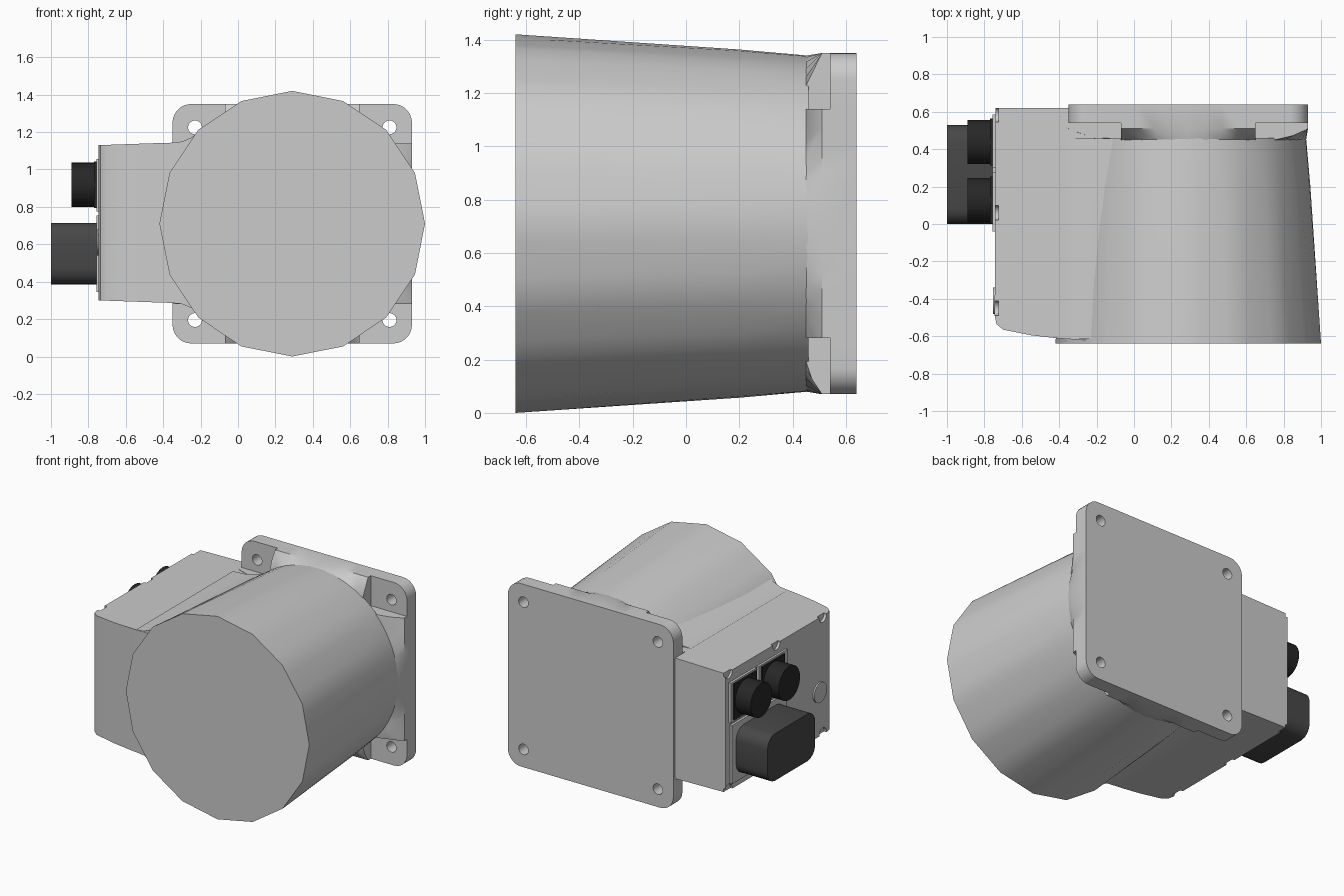
import bpy, bmesh, math
from mathutils import Matrix

if "Cube" in bpy.data.objects:
    bpy.data.objects.remove(bpy.data.objects["Cube"])

CX, CZ = 0.29, 0.71          # drum axis (runs along y)


def material(name, v):
    m = bpy.data.materials.new(name)
    m.diffuse_color = (v, v, v, 1)
    m.use_nodes = True
    m.node_tree.nodes["Principled BSDF"].inputs["Base Color"].default_value = m.diffuse_color
    return m


black = material("black_plastic", 0.02)
dark = material("dark_plastic", 0.065)


def finish(name, bm, mat=None, angle=32):
    bmesh.ops.recalc_face_normals(bm, faces=bm.faces)
    me = bpy.data.meshes.new(name)
    bm.to_mesh(me)
    bm.free()
    ob = bpy.data.objects.new(name, me)
    bpy.context.collection.objects.link(ob)
    if mat:
        me.materials.append(mat)
    bpy.ops.object.select_all(action='DESELECT')
    ob.select_set(True)
    bpy.context.view_layer.objects.active = ob
    bpy.ops.object.shade_smooth_by_angle(angle=math.radians(angle))
    return ob


def loft(name, rings, mat=None):
    """Closed rings of equal length, bridged and capped."""
    bm = bmesh.new()
    vs = [[bm.verts.new(p) for p in r] for r in rings]
    n = len(vs[0])
    for a, b in zip(vs, vs[1:]):
        for i in range(n):
            j = (i + 1) % n
            bm.faces.new((a[i], a[j], b[j], b[i]))
    bm.faces.new(vs[0])
    bm.faces.new(vs[-1])
    return finish(name, bm, mat)


def add_box(bm, x0, x1, y0, y1, z0, z1):
    m = Matrix.Translation(((x0 + x1) / 2, (y0 + y1) / 2, (z0 + z1) / 2))
    bmesh.ops.create_cube(bm, size=1, matrix=m @ Matrix.Diagonal((x1 - x0, y1 - y0, z1 - z0, 1)))


def add_cyl(bm, c, r, depth, axis, n=32):
    rot = Matrix.Rotation(math.pi / 2, 4, 'Y' if axis == 'x' else 'X')
    bmesh.ops.create_cone(bm, cap_ends=True, segments=n, radius1=r, radius2=r,
                          depth=depth, matrix=Matrix.Translation(c) @ rot)


def cut(ob, fill, name):
    """Boolean-subtract everything that fill() adds to a bmesh."""
    bm = bmesh.new()
    fill(bm)
    cutter = finish(name, bm)
    cutter.hide_render = True
    mod = ob.modifiers.new("cut", 'BOOLEAN')
    mod.operation, mod.solver, mod.object = 'DIFFERENCE', 'EXACT', cutter
    # apply before any smoothing modifier is relevant, then drop the cutter
    bpy.context.view_layer.objects.active = ob
    bpy.ops.object.modifier_apply(modifier=mod.name)
    bpy.data.objects.remove(cutter)
    bpy.ops.object.select_all(action='DESELECT')
    ob.select_set(True)
    bpy.ops.object.shade_smooth_by_angle(angle=math.radians(32))


# drum: sixteen-sided at the front, turning round towards the flange
def drum_ring(y, r, round_mix):
    pts, step = [], math.tau / 16
    for i in range(64):
        a = i * math.tau / 64
        poly = math.cos(step / 2) / math.cos(a % step - step / 2)
        k = r * (poly + (1 - poly) * round_mix)
        pts.append((CX + k * math.cos(a), y, CZ + k * math.sin(a)))
    return pts


loft("drum", [drum_ring(-0.64, 0.71, 0), drum_ring(0.2, 0.653, 0.8), drum_ring(0.46, 0.63, 1)])

# flange: round neck flaring into a rounded square plate
square = []
for q in range(4):
    rot = Matrix.Rotation(q * math.pi / 2, 2)
    for i in range(9):
        a = i * math.pi / 16
        square.append(((0.54 + 0.1 * math.cos(a)), 0.54 + 0.1 * math.sin(a), rot))
    for i in range(1, 12):
        square.append((0.54 - 1.08 * i / 12, 0.64, rot))
square = [((r[0][0] * x + r[0][1] * z), (r[1][0] * x + r[1][1] * z)) for x, z, r in square]
circle = [(0.63 * x / math.hypot(x, z), 0.63 * z / math.hypot(x, z)) for x, z in square]


def place(pts, y):
    return [(CX + x, y, CZ + z) for x, z in pts]


flange = loft("mounting_flange", [place(circle, 0.45), place(square, 0.51), place(square, 0.64)])


def flange_cutters(bm):
    for sx in (-1, 1):
        for sz in (-1, 1):
            xs = sorted((CX + sx * 0.36, CX + sx * 0.8))
            zs = sorted((CZ + sz * 0.43, CZ + sz * 0.8))
            add_box(bm, *xs, 0.40, 0.54, *zs)


def bolt_holes(bm):
    for sx in (-1, 1):
        for sz in (-1, 1):
            add_cyl(bm, (CX + sx * 0.52, 0.6, CZ + sz * 0.515), 0.037, 0.4, 'y', 24)


cut(flange, flange_cutters, "corner_pocket_cutter")
cut(flange, bolt_holes, "bolt_hole_cutter")

# connector housing: plan profile, slightly taller towards the drum
plan = [(-0.74, 0.62), (-0.745, -0.49), (-0.735, -0.535), (-0.70, -0.565), (-0.55, -0.595),
        (-0.4, -0.612), (-0.25, -0.622), (0.1, -0.625), (0.1, 0.62)]


def half_height(x):
    return 0.415 + 0.015 * min(1, (x + 0.74) / 0.42)


housing = loft("connector_housing", [[(x, y, 0.715 + s * half_height(x)) for x, y in plan]
                                     for s in (-1, 1)])


def screw_notches(bm):
    for y in (0.585, 0.06, -0.45):
        for z in (0.305, 1.125):
            add_cyl(bm, (-0.75, y, z), 0.04, 0.05, 'x', 20)


cut(housing, screw_notches, "screw_notch_cutter")

# fillets blending the housing into the drum, above and below
front = [(-0.36, 0.428), (-0.30, 0.434), (-0.25, 0.455), (-0.20, 0.49), (-0.1, 0.53), (0.0, 0.4)]
back = [(-0.36, 0.428), (-0.27, 0.433), (-0.19, 0.45), (-0.10, 0.485), (0.0, 0.53), (0.1, 0.4)]
for label, s in (("upper", 1), ("lower", -1)):
    loft(label + "_fillet", [[(x, -0.615, 0.715 + s * z) for x, z in front],
                             [(x, 0.458, 0.715 + s * z) for x, z in back]])

# side cover details: panel rims and round plug
bm = bmesh.new()
for y0, y1, z0, z1 in ((0.30, 0.585, 0.775, 1.055), (-0.04, 0.275, 0.775, 1.055),
                       (-0.03, 0.57, 0.345, 0.755)):
    add_box(bm, -0.757, -0.72, y0, y1, z0, z1)
finish("connector_rims", bm)
bm = bmesh.new()
add_cyl(bm, (-0.735, -0.41, 0.61), 0.07, 0.04, 'x')
finish("vent_plug", bm)

# two round sockets on square bases
for name, y in (("rear", 0.438), ("middle", 0.128)):
    bm = bmesh.new()
    add_cyl(bm, (-0.82, y, 0.918), 0.118, 0.14, 'x', 40)
    add_box(bm, -0.77, -0.74, y - 0.125, y + 0.125, 0.793, 1.043)
    finish(name + "_round_socket", bm, black)

# large rectangular connector with rounded long edges
bm = bmesh.new()
add_box(bm, -1.0, -0.74, 0.0, 0.528, 0.385, 0.715)
edges = [e for e in bm.edges if abs(e.verts[0].co.x - e.verts[1].co.x) > 0.1]
bmesh.ops.bevel(bm, geom=edges, offset=0.085, segments=4, profile=0.5, affect='EDGES')
finish("large_connector", bm, dark)
